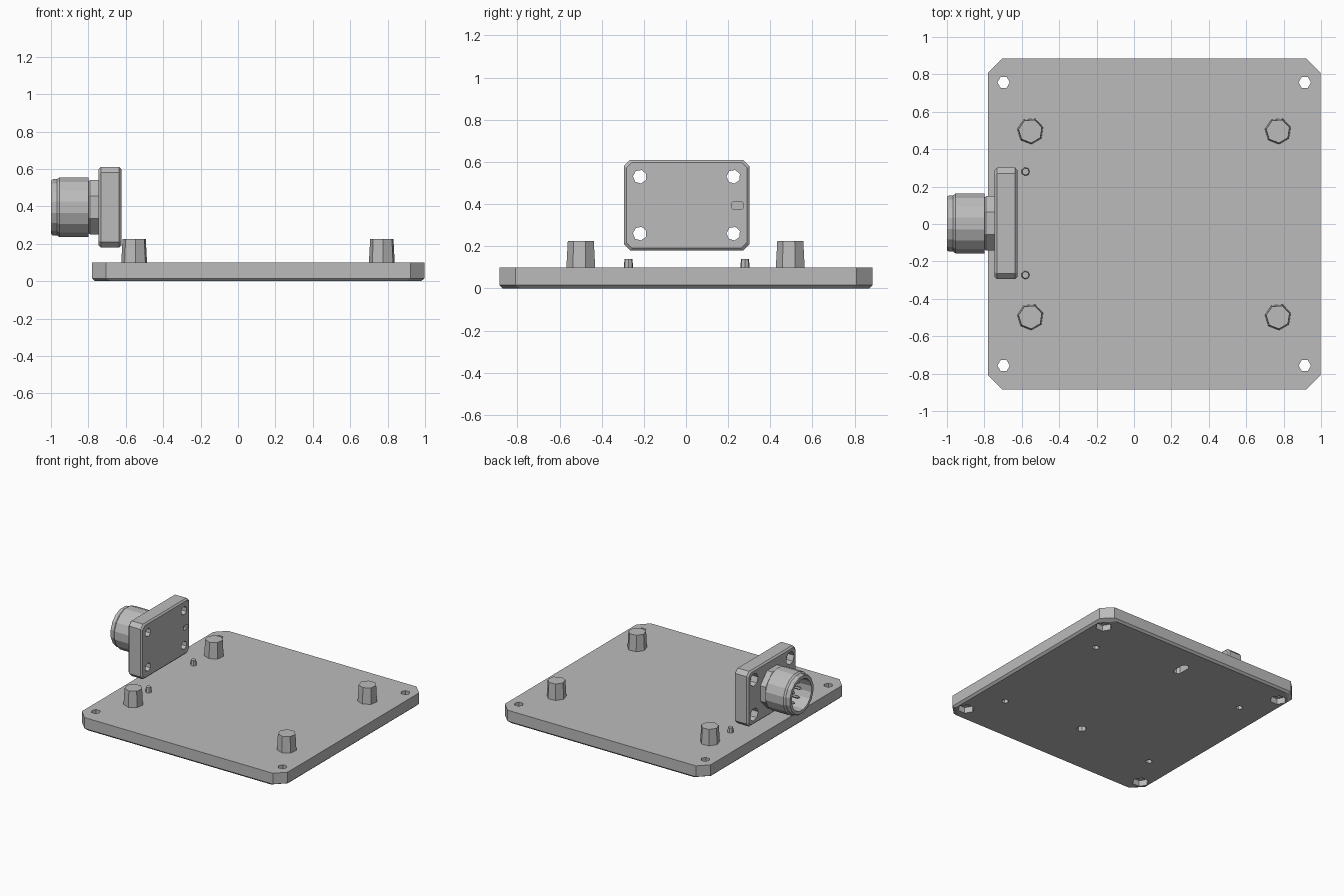
import bpy
import bmesh
from math import cos, sin, pi
from mathutils import Vector

cube = bpy.data.objects.get("Cube")
if cube:
    bpy.data.objects.remove(cube, do_unlink=True)

GREY = (0.5, 0.5, 0.5, 1)
grey = bpy.data.materials.new("plain grey")
grey.use_nodes = True
grey.diffuse_color = GREY
grey.node_tree.nodes["Principled BSDF"].inputs["Base Color"].default_value = GREY


def place(axis, centre, u, v, h):
    """Put a section point (u, v) at distance h along the chosen axis."""
    local = (u, v, h) if axis == "Z" else (h, u, v)
    return Vector(centre) + Vector(local)


def loft(bm, sections, axis, centre):
    """Skin matching closed sections [(points, distance)] and cap both ends."""
    rings = [[bm.verts.new(place(axis, centre, u, v, h)) for u, v in pts]
             for pts, h in sections]
    count = len(rings[0])
    for a, b in zip(rings, rings[1:]):
        for i in range(count):
            j = (i + 1) % count
            bm.faces.new((a[i], a[j], b[j], b[i]))
    bm.faces.new(rings[0])
    bm.faces.new(rings[-1])


def circle(radius, sides, phase=0.0):
    return [(radius * cos(phase + 2 * pi * i / sides),
             radius * sin(phase + 2 * pi * i / sides)) for i in range(sides)]


def clipped_rect(w, d, clip):
    """Rectangle of half sizes w, d with its corners cut off."""
    return [(w, d - clip), (w - clip, d), (clip - w, d), (-w, d - clip),
            (-w, clip - d), (clip - w, -d), (w - clip, -d), (w, clip - d)]


def turned(bm, profile, axis, centre, sides=8, phase=0.0):
    loft(bm, [(circle(r, sides, phase), h) for r, h in profile], axis, centre)


def finish(name, bm):
    bmesh.ops.recalc_face_normals(bm, faces=bm.faces)
    mesh = bpy.data.meshes.new(name)
    bm.to_mesh(mesh)
    bm.free()
    mesh.materials.append(grey)
    obj = bpy.data.objects.new(name, mesh)
    bpy.context.scene.collection.objects.link(obj)
    return obj


def cut(obj, cutter):
    """Subtract the cutter, keep the result, discard the cutter."""
    cutter.hide_render = True
    mod = obj.modifiers.new("holes", "BOOLEAN")
    mod.operation = "DIFFERENCE"
    mod.solver = "EXACT"
    mod.object = cutter
    bpy.context.view_layer.update()
    graph = bpy.context.evaluated_depsgraph_get()
    mesh = bpy.data.meshes.new_from_object(obj.evaluated_get(graph))
    obj.modifiers.clear()
    obj.data = mesh
    bpy.data.objects.remove(cutter, do_unlink=True)


MID_X = 0.108
POSTS = [(MID_X + sx * 0.662, sy * 0.497) for sx in (-1, 1) for sy in (-1, 1)]
SCREWS = [(MID_X + sx * 0.805, sy * 0.757) for sx in (-1, 1) for sy in (-1, 1)]

# Base plate with clipped corners and an eased lower edge
bm = bmesh.new()
loft(bm, [(clipped_rect(0.872, 0.87, 0.085), 0),
          (clipped_rect(0.888, 0.885, 0.075), 0.015),
          (clipped_rect(0.888, 0.885, 0.075), 0.1)], "Z", (MID_X, 0, 0))
base_plate = finish("base_plate", bm)

# Screw holes with hex pockets below, bores under the posts, hanging slots
bm = bmesh.new()
for x, y in SCREWS:
    turned(bm, [(0.06, -0.05), (0.06, 0.045), (0.033, 0.045), (0.033, 0.2)],
           "Z", (x, y, 0), 6)
for x, y in POSTS:
    turned(bm, [(0.025, -0.05), (0.025, 0.08)], "Z", (x, y, 0), 6)
turned(bm, [(0.035, -0.05), (0.035, 0.06)], "Z", (MID_X, -0.447, 0))
loft(bm, [(clipped_rect(0.03, 0.065, 0.018), h) for h in (-0.05, 0.06)],
     "Z", (MID_X, 0.648, 0))
cut(base_plate, finish("plate_cutter", bm))

# Tapered support posts
bm = bmesh.new()
for x, y in POSTS:
    turned(bm, [(0.071, 0.098), (0.064, 0.225)], "Z", (x, y, 0), 7, 0.3)
finish("support_posts", bm)

# Small locating pegs beside the socket
bm = bmesh.new()
for y in (-0.273, 0.28):
    turned(bm, [(0.023, 0.098), (0.019, 0.14)], "Z", (-0.58, y, 0), 7)
finish("locating_pegs", bm)

# Upright socket flange with eased edges
AXIS = (0, 0.003, 0.395)
outer = clipped_rect(0.298, 0.215, 0.03)
inner = clipped_rect(0.286, 0.203, 0.026)
bm = bmesh.new()
loft(bm, [(inner, -0.745), (outer, -0.733), (outer, -0.635), (inner, -0.624)],
     "X", AXIS)
flange = finish("socket_flange", bm)

# Counterbored flange holes and the shallow notch on the inner face
bm = bmesh.new()
for y in (-0.222, 0.222):
    for z in (-0.135, 0.135):
        turned(bm, [(0.05, -0.8), (0.05, -0.69), (0.033, -0.69), (0.033, -0.5)],
               "X", (0, AXIS[1] + y, AXIS[2] + z), 7, 0.4)
loft(bm, [(clipped_rect(0.028, 0.016, 0.005), h) for h in (-0.655, -0.5)],
     "X", (0, 0.245, 0.393))
cut(flange, finish("flange_cutter", bm))

# Faceted collar between flange and barrel
bm = bmesh.new()
turned(bm, [(0.158, -0.74), (0.158, -0.79), (0.148, -0.803)], "X", AXIS, 8, pi / 8)
finish("socket_collar", bm)

# Hollow barrel with a stepped rim
bm = bmesh.new()
turned(bm, [(0.163, -0.8), (0.163, -0.955), (0.153, -0.968), (0.153, -0.99),
            (0.146, -1.0), (0.122, -1.0), (0.116, -0.82)],
       "X", AXIS, 16, pi / 16)
finish("socket_barrel", bm)

# Contact pins inside the barrel
bm = bmesh.new()
for u, v in circle(0.082, 8) + [(0, 0)]:
    turned(bm, [(0.011, -0.815), (0.011, -0.925), (0.005, -0.94)], "X",
           (0, AXIS[1] + u, AXIS[2] + v), 6)
finish("contact_pins", bm)
